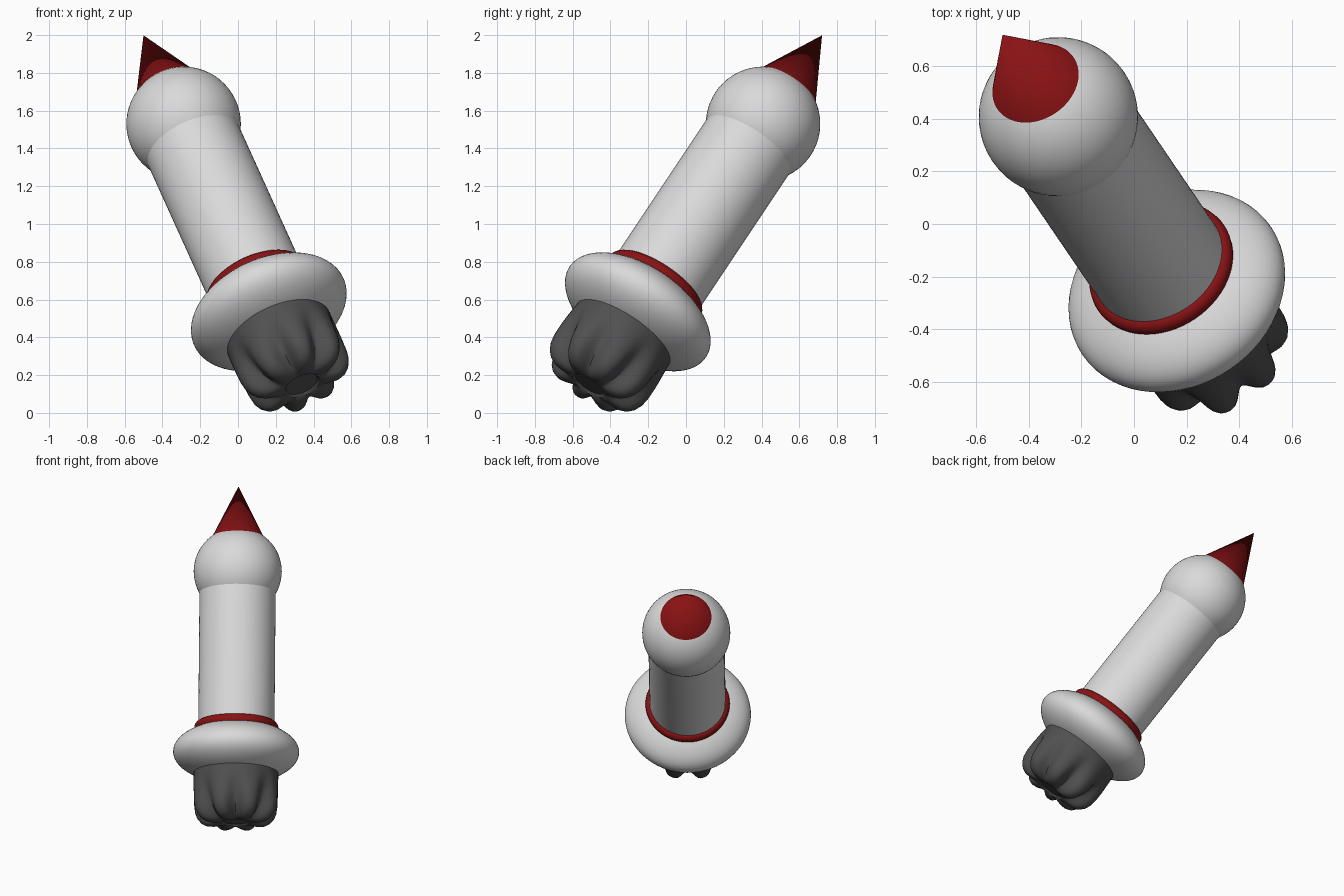
import bpy, bmesh, math
from mathutils import Vector, Matrix

if "Cube" in bpy.data.objects:
    bpy.data.objects.remove(bpy.data.objects["Cube"])

# leaning axis through the flange centre
AXIS = Vector((-0.353, 0.519, 0.779)).normalized()
FRAME = Matrix.Translation((0.163, -0.255, 0.535)) @ AXIS.to_track_quat('Z', 'Y').to_matrix().to_4x4()


def material(name, rgb):
    m = bpy.data.materials.new(name)
    m.diffuse_color = (*rgb, 1)
    m.use_nodes = True
    m.node_tree.nodes["Principled BSDF"].inputs["Base Color"].default_value = m.diffuse_color
    return m


WHITE = material("white", (0.70, 0.70, 0.70))
RED = material("dark red", (0.25, 0.006, 0.007))
GREY = material("charcoal", (0.08, 0.08, 0.08))


def finish(name, bm, mat, angle=40):
    bmesh.ops.recalc_face_normals(bm, faces=bm.faces[:])
    me = bpy.data.meshes.new(name)
    bm.to_mesh(me)
    bm.free()
    me.materials.append(mat)
    ob = bpy.data.objects.new(name, me)
    bpy.context.collection.objects.link(ob)
    ob.matrix_world = FRAME
    bpy.ops.object.select_all(action='DESELECT')
    ob.select_set(True)
    bpy.context.view_layer.objects.active = ob
    bpy.ops.object.shade_smooth_by_angle(angle=math.radians(angle))
    return ob


def lathe(name, rings, mat, n=64, lobes=0, closed=False, angle=40):
    """Revolve (radius, height, groove depth) rings; radius 0 makes a pole."""
    bm = bmesh.new()
    loops = []
    for r, z, depth in rings:
        if r == 0:
            loops.append([bm.verts.new((0, 0, z))] * n)
            continue
        loop = []
        for i in range(n):
            a = math.tau * i / n
            g = depth * ((1 + math.cos(lobes * a)) / 2) ** 1.5
            loop.append(bm.verts.new(((r - g) * math.cos(a), (r - g) * math.sin(a), z + 0.5 * g)))
        loops.append(loop)
    pairs = list(zip(loops, loops[1:]))
    if closed:
        pairs.append((loops[-1], loops[0]))
    for a, b in pairs:
        for i in range(n):
            j = (i + 1) % n
            bm.faces.new(list(dict.fromkeys((a[i], a[j], b[j], b[i]))))
    return finish(name, bm, mat, angle)


def ellipsoid(name, radius, half_height, z, mat, steps=32):
    arc = [math.pi * k / steps for k in range(1, steps)]
    rings = [(0, z + half_height, 0)]
    rings += [(radius * math.sin(a), z + half_height * math.cos(a), 0) for a in arc]
    rings.append((0, z - half_height, 0))
    return lathe(name, rings, mat)


# pointed tip
lathe("tip_cone", [(0, 1.88, 0), (0.247, 1.38, 0), (0, 1.38, 0)], RED)

# round head and long barrel
ellipsoid("head_ball", 0.303, 0.303, 1.278, WHITE)
lathe("barrel", [(0, 1.278, 0), (0.262, 1.278, 0), (0.262, 0.0, 0), (0, 0.0, 0)], WHITE)

# wide flattened collar
ellipsoid("collar", 0.434, 0.2035, 0, WHITE)

# thin ring above the collar
ring = [math.tau * k / 16 for k in range(16)]
lathe("collar_ring", [(0.25 + 0.04 * math.cos(a), 0.17 + 0.04 * math.sin(a), 0) for a in ring],
      RED, closed=True)

# fluted knob below, grooves deepening toward the end
lathe("fluted_knob", [
    (0, -0.05, 0), (0.285, -0.05, 0), (0.292, -0.16, 0), (0.298, -0.23, 0.008),
    (0.302, -0.30, 0.028), (0.302, -0.37, 0.048), (0.295, -0.42, 0.058),
    (0.277, -0.46, 0.062), (0.25, -0.49, 0.06), (0.215, -0.508, 0.05),
    (0.175, -0.513, 0.034), (0.135, -0.510, 0.015), (0.10, -0.503, 0),
    (0.088, -0.49, 0), (0, -0.49, 0)], GREY, n=96, lobes=8)
